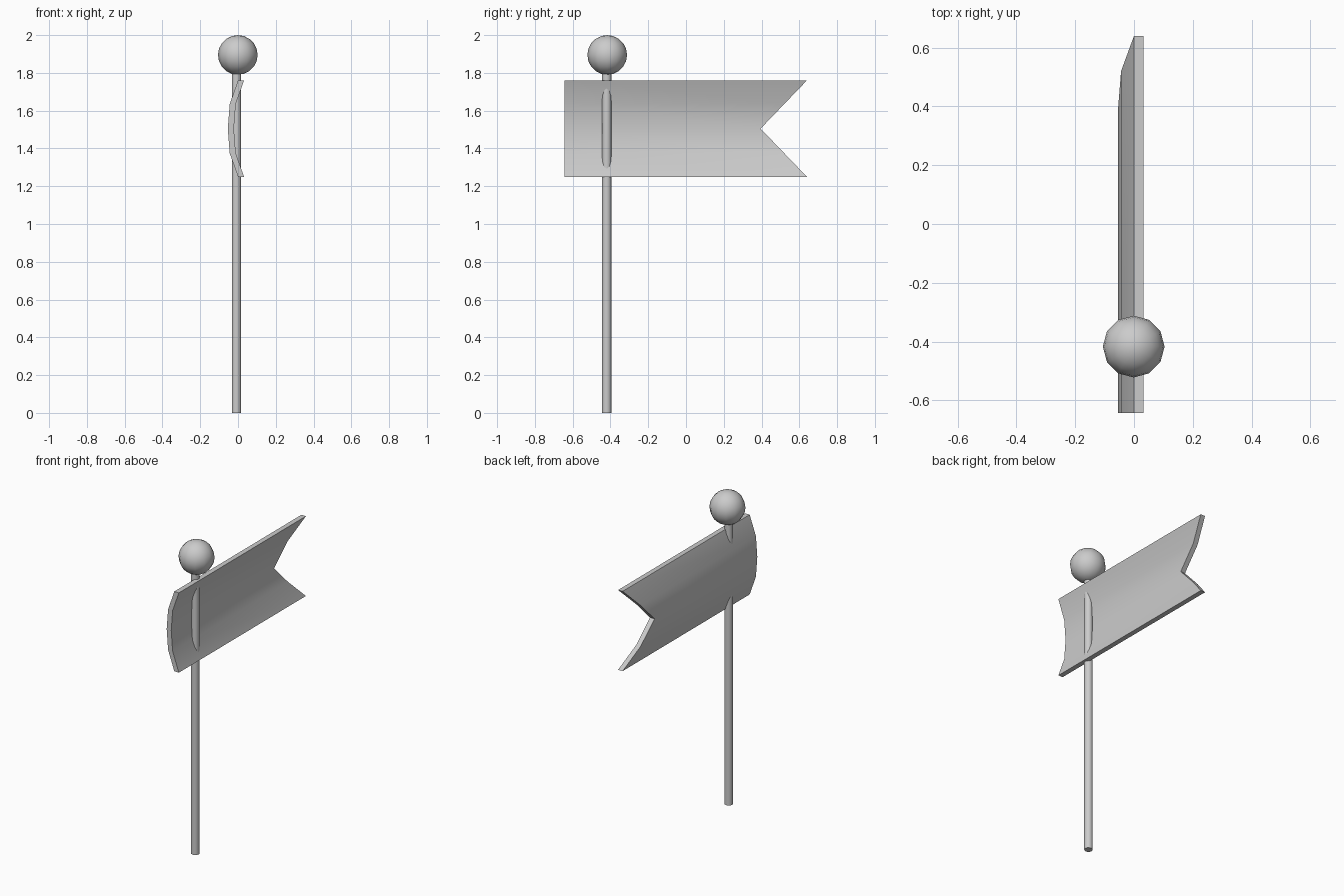
import bpy, bmesh, math

if "Cube" in bpy.data.objects:
    bpy.data.objects.remove(bpy.data.objects["Cube"])

POLE_Y = -0.417


def smooth(obj):
    bpy.ops.object.select_all(action='DESELECT')
    obj.select_set(True)
    bpy.context.view_layer.objects.active = obj
    bpy.ops.object.shade_smooth_by_angle(angle=math.radians(40))


# Pole
bpy.ops.mesh.primitive_cylinder_add(vertices=12, radius=0.025, depth=1.82,
                                    location=(-0.008, POLE_Y - 0.003, 0.91))
pole = bpy.context.object
pole.name = "pole"
smooth(pole)

# Ball finial
bpy.ops.mesh.primitive_uv_sphere_add(segments=12, ring_count=10, radius=0.105,
                                     location=(-0.001, POLE_Y, 1.895))
ball = bpy.context.object
ball.name = "ball_finial"
smooth(ball)

# Curved swallowtail pennant: (height offset, x) cross-section, bottom to top
profile = [(-0.255, 0.0), (-0.13, -0.044), (0, -0.054), (0.13, -0.044), (0.255, 0.0)]
thickness, mid_z, near_y, notch_y, tip_y = 0.032, 1.505, -0.643, 0.395, 0.64

bm = bmesh.new()
rows = []
for dz, x in profile:
    far_y = notch_y + (tip_y - notch_y) * abs(dz) / 0.255
    rows.append([bm.verts.new((px, py, mid_z + dz)) for px, py in
                 ((x, near_y), (x, far_y), (x + thickness, far_y), (x + thickness, near_y))])
for a, b in zip(rows, rows[1:]):
    for i in range(4):
        j = (i + 1) % 4
        bm.faces.new((a[i], a[j], b[j], b[i]))
bm.faces.new(rows[0])
bm.faces.new(rows[-1])
bmesh.ops.recalc_face_normals(bm, faces=bm.faces)
mesh = bpy.data.meshes.new("pennant")
bm.to_mesh(mesh)
bm.free()
pennant = bpy.data.objects.new("pennant", mesh)
bpy.context.collection.objects.link(pennant)
smooth(pennant)
